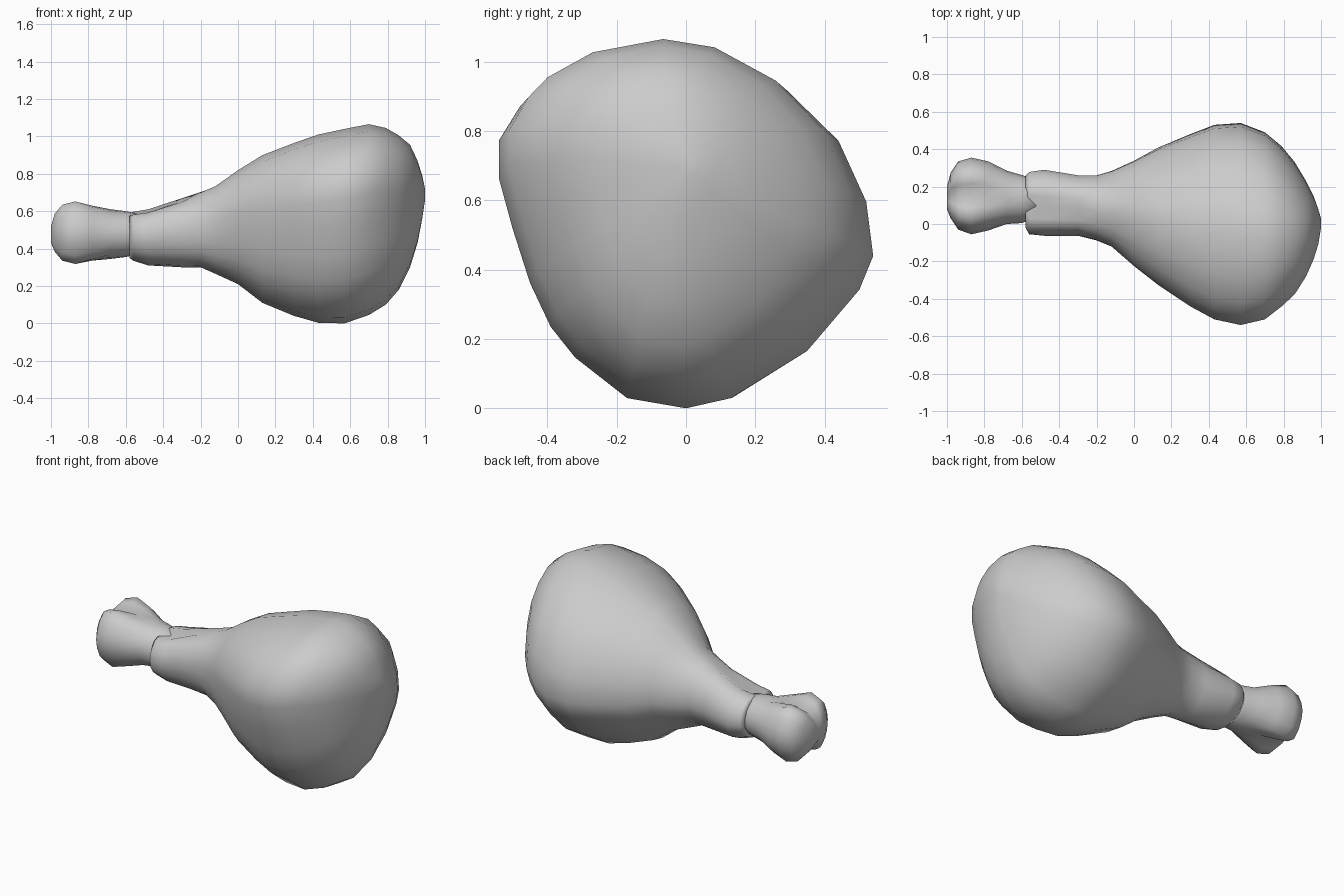
import bpy, bmesh, math

# Cross-section of the meat as (y, z), seen from the right
OUTLINE = [(-.06, 1.065), (.1, 1.04), (.29, .94), (.44, .79), (.52, .61),
           (.54, .45), (.50, .35), (.35, .17), (.13, .03), (0, 0),
           (-.17, .03), (-.32, .15), (-.39, .24), (-.45, .37), (-.5, .53),
           (-.54, .68), (-.54, .79), (-.48, .89), (-.42, .95), (-.28, 1.025)]
FULL = [(y / .54, (z - .5325) / .5325) for y, z in OUTLINE]


def loft(name, rings, section):
    """Skin rings of (x, ymin, ymax, zmin, zmax) using a unit cross-section."""
    bm = bmesh.new()
    loops = []
    for x, y0, y1, z0, z1 in rings:
        cy, ry, cz, rz = (y0 + y1) / 2, (y1 - y0) / 2, (z0 + z1) / 2, (z1 - z0) / 2
        loops.append([bm.verts.new((x, cy + ry * u, cz + rz * v))
                      for u, v in section(x)])
    n = len(loops[0])
    for a, b in zip(loops, loops[1:]):
        for i in range(n):
            j = (i + 1) % n
            bm.faces.new((a[i], a[j], b[j], b[i]))
    bm.faces.new(loops[0])
    bm.faces.new(loops[-1])
    bmesh.ops.recalc_face_normals(bm, faces=bm.faces)
    for f in bm.faces:
        f.smooth = True
    mesh = bpy.data.meshes.new(name)
    bm.to_mesh(mesh)
    bm.free()
    obj = bpy.data.objects.new(name, mesh)
    bpy.context.collection.objects.link(obj)
    return obj


def meat_section(x):
    # round at the neck, lopsided at the thick end, creased on top of the cuff
    w = min(1, max(0, (x + .3) / .6))
    crease = .28 * min(1, max(0, (-.15 - x) / .3))
    pts = []
    for u, v in FULL:
        a = math.atan2(v, u)
        pu = u * w + math.cos(a) * (1 - w)
        pv = v * w + math.sin(a) * (1 - w)
        if pv > 0:
            pv -= crease * math.exp(-((pu + .15) / .3) ** 2)
        pts.append((pu, pv))
    return pts


def bone_section(x):
    # pinched between two knuckles towards the outer end
    pinch = .32 * min(1, max(0, (-.68 - x) / .2))
    pts = []
    for i in range(20):
        a = math.tau * i / 20
        u, v = math.cos(a), math.sin(a)
        full = 1 + .22 * pinch / .32 * abs(math.sin(2 * a)) ** 2
        v *= full * (1 - pinch * math.exp(-(u / .3) ** 2))
        pts.append((u, v))
    return pts


# Meat with rolled-in cuff and rounded thick end
loft("meat", [
    (-.54, .04, .22, .40, .56), (-.58, -.02, .26, .35, .60),
    (-.56, -.055, .28, .335, .61), (-.48, -.063, .292, .31, .625),
    (-.30, -.063, .262, .30, .68), (-.20, -.09, .262, .30, .71),
    (-.12, -.125, .285, .265, .735), (0, -.23, .34, .21, .82),
    (.13, -.33, .41, .11, .90), (.30, -.44, .48, .04, .965),
    (.43, -.51, .53, .003, 1.01), (.57, -.54, .54, 0, 1.04),
    (.70, -.51, .49, .045, 1.065), (.79, -.44, .415, .10, 1.045),
    (.86, -.375, .33, .18, 1.005), (.92, -.28, .23, .30, .955),
    (.96, -.19, .15, .43, .87), (.985, -.11, .08, .56, .79),
    (1.0, -.02, .03, .66, .72)], meat_section)

# Bone with two-lobed knuckle
loft("bone", [
    (-.50, .04, .23, .38, .58), (-.60, .005, .262, .355, .60),
    (-.68, 0, .285, .345, .61), (-.78, -.035, .335, .325, .64),
    (-.87, -.055, .355, .31, .66), (-.94, -.03, .335, .33, .64),
    (-.98, .03, .275, .38, .59), (-1.0, .08, .20, .43, .52)], bone_section)
